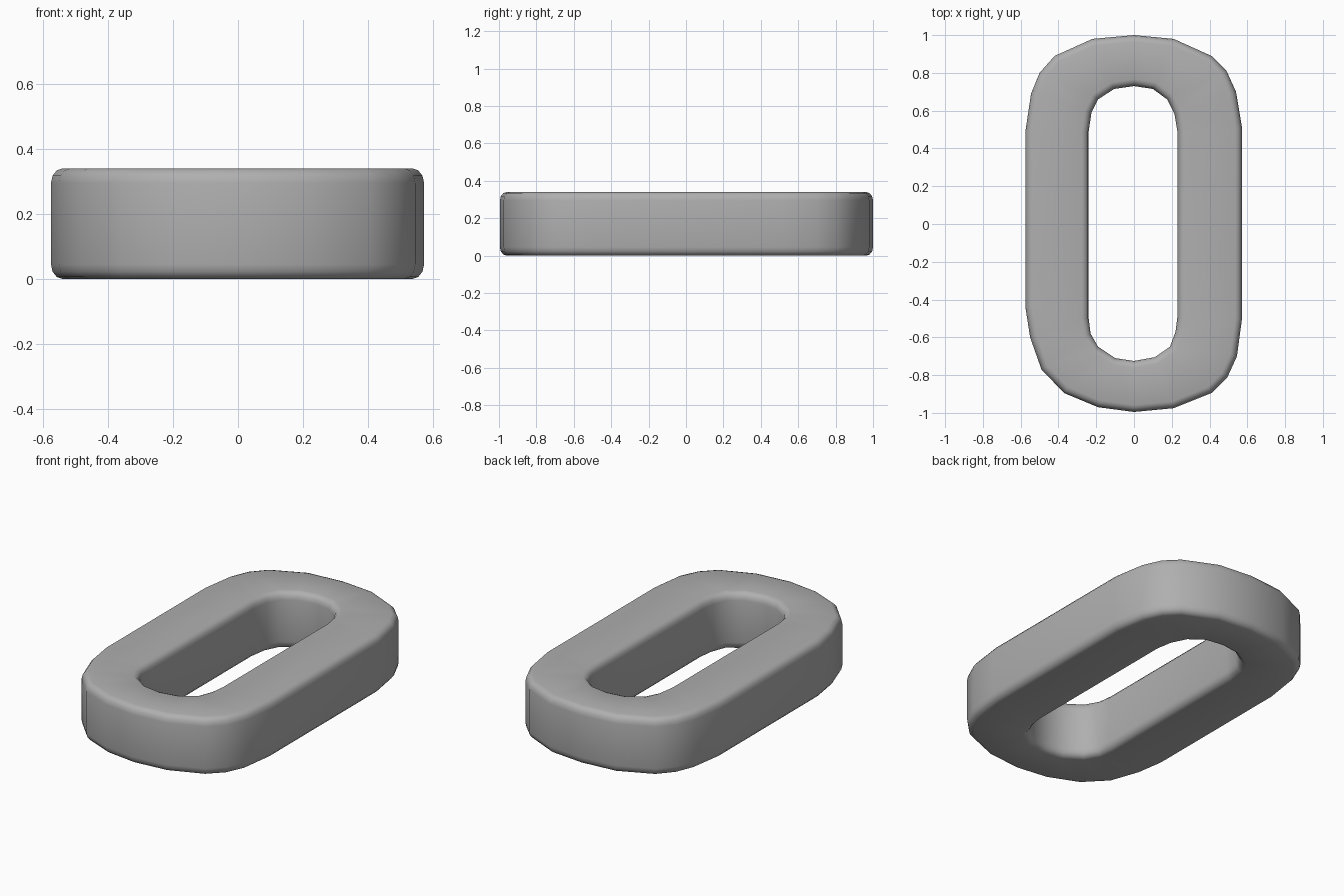
import bpy, bmesh, math
from mathutils import Vector

if "Cube" in bpy.data.objects:
    bpy.data.objects.remove(bpy.data.objects["Cube"])

HEIGHT = 0.34

# Slightly irregular outlines seen from above, clockwise
outer = [(0, 1.0), (0.21, 0.98), (0.41, 0.89), (0.49, 0.81), (0.54, 0.70), (0.572, 0.51),
         (0.572, -0.50), (0.545, -0.70), (0.495, -0.81), (0.41, -0.895), (0.21, -0.975),
         (0, -0.995), (-0.19, -0.97), (-0.37, -0.895), (-0.49, -0.77), (-0.55, -0.60),
         (-0.575, -0.44), (-0.575, 0.49), (-0.545, 0.69), (-0.50, 0.80), (-0.42, 0.89),
         (-0.22, 0.98)]
inner = [(0, 0.73), (0.10, 0.715), (0.175, 0.66), (0.215, 0.58), (0.23, 0.49),
         (0.23, -0.49), (0.22, -0.57), (0.19, -0.65), (0.11, -0.705), (0, -0.725),
         (-0.10, -0.71), (-0.19, -0.65), (-0.23, -0.58), (-0.24, -0.50), (-0.24, 0.49),
         (-0.225, 0.59), (-0.19, 0.66), (-0.105, 0.715)]


def inset(points, dist):
    """Move a clockwise outline inward (negative dist widens it)."""
    pts = [Vector(p) for p in points]
    result = []
    for i, p in enumerate(pts):
        d0 = (p - pts[i - 1]).normalized()
        d1 = (pts[(i + 1) % len(pts)] - p).normalized()
        n0, n1 = Vector((d0.y, -d0.x)), Vector((d1.y, -d1.x))
        m = (n0 + n1).normalized()
        result.append(p + m * dist / m.dot(n0))
    return result


# Rounded edge section: (inset, height)
lower = []
for k in range(4):
    a = math.pi / 2 * k / 3
    lower.append((0.036 * (1 - math.sin(a)), 0.045 * (1 - math.cos(a))))
section = lower + [(d, HEIGHT - z) for d, z in reversed(lower)]

bm = bmesh.new()
caps = {0: [], len(section) - 1: []}
for outline, sign in ((outer, 1), (inner, -1)):
    n = len(outline)
    rings = [[bm.verts.new((p.x, p.y, z)) for p in inset(outline, sign * d)]
             for d, z in section]
    for r0, r1 in zip(rings, rings[1:]):
        for i in range(n):
            j = (i + 1) % n
            bm.faces.new((r0[i], r0[j], r1[j], r1[i]))
    for k in caps:
        caps[k] += [bm.edges.get((rings[k][i], rings[k][(i + 1) % n])) for i in range(n)]

# Flat top and bottom, with the slot left open
for k, edges in caps.items():
    bmesh.ops.triangle_fill(bm, edges=edges, use_beauty=True,
                            normal=(0, 0, 1 if k else -1))
bmesh.ops.recalc_face_normals(bm, faces=bm.faces[:])

mesh = bpy.data.meshes.new("oval_link")
bm.to_mesh(mesh)
bm.free()
link = bpy.data.objects.new("oval_link", mesh)
bpy.context.collection.objects.link(link)
bpy.context.view_layer.objects.active = link
link.select_set(True)
bpy.ops.object.shade_smooth_by_angle(angle=math.radians(40))

# Dark grey metal
grey = bpy.data.materials.new("dark_grey")
grey.diffuse_color = (0.43, 0.43, 0.43, 1)
grey.use_nodes = True
grey.node_tree.nodes["Principled BSDF"].inputs["Base Color"].default_value = grey.diffuse_color
mesh.materials.append(grey)
